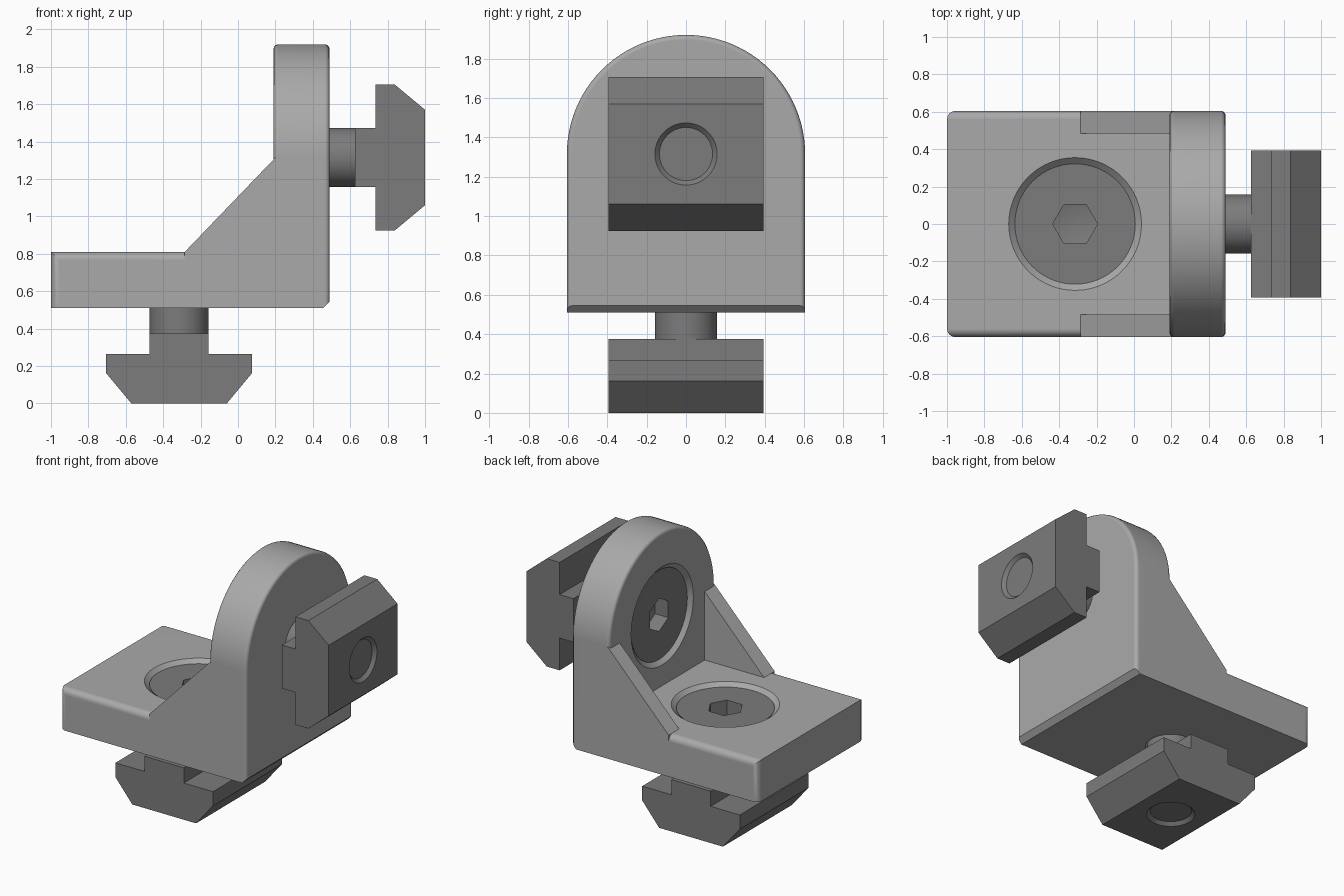
import bpy, bmesh
from math import radians, cos, sin, pi
from mathutils import Matrix, Vector

if "Cube" in bpy.data.objects:
    bpy.data.objects.remove(bpy.data.objects["Cube"], do_unlink=True)


def material(name, value):
    m = bpy.data.materials.new(name)
    m.use_nodes = True
    color = (value, value, value, 1)
    m.diffuse_color = color
    m.node_tree.nodes["Principled BSDF"].inputs["Base Color"].default_value = color
    return m


LIGHT = material("light grey", 0.4)
DARK = material("dark grey", 0.2)


def make_object(name, bm):
    bmesh.ops.recalc_face_normals(bm, faces=bm.faces[:])
    mesh = bpy.data.meshes.new(name)
    bm.to_mesh(mesh)
    bm.free()
    ob = bpy.data.objects.new(name, mesh)
    bpy.context.collection.objects.link(ob)
    return ob


def prism(points, start, end, axis="Y"):
    """Closed 2D outline extruded along x or y."""
    bm = bmesh.new()
    place = (lambda u, v: (u, start, v)) if axis == "Y" else (lambda u, v: (start, u, v))
    face = bm.faces.new([bm.verts.new(place(u, v)) for u, v in points])
    out = bmesh.ops.extrude_face_region(bm, geom=[face])
    verts = [g for g in out["geom"] if isinstance(g, bmesh.types.BMVert)]
    step = end - start
    bmesh.ops.translate(bm, verts=verts, vec=(0, step, 0) if axis == "Y" else (step, 0, 0))
    bmesh.ops.recalc_face_normals(bm, faces=bm.faces[:])
    return bm


def lathe(points, steps=64):
    """Radius/height profile turned about z."""
    bm = bmesh.new()
    verts = [bm.verts.new((r, 0, z)) for r, z in points]
    edges = [bm.edges.new(pair) for pair in zip(verts, verts[1:])]
    bmesh.ops.spin(bm, geom=verts + edges, cent=(0, 0, 0), axis=(0, 0, 1),
                   angle=2 * pi, steps=steps, dvec=(0, 0, 0))
    bmesh.ops.remove_doubles(bm, verts=bm.verts[:], dist=0.0001)
    return bm


def bevel(bm, rule, offset, segments):
    edges = [e for e in bm.edges if rule(e.verts[0].co, e.verts[1].co)]
    bmesh.ops.bevel(bm, geom=edges, offset=offset, segments=segments,
                    profile=0.5, affect="EDGES")


def combine(ob, others, operation):
    """Apply booleans and discard the operands."""
    for other in others:
        mod = ob.modifiers.new("bool", "BOOLEAN")
        mod.operation, mod.solver, mod.object = operation, "EXACT", other
    bpy.context.view_layer.update()
    deps = bpy.context.evaluated_depsgraph_get()
    mesh = bpy.data.meshes.new_from_object(ob.evaluated_get(deps))
    ob.modifiers.clear()
    ob.data = mesh
    for other in others:
        bpy.data.objects.remove(other, do_unlink=True)


def finish(ob, mat):
    ob.data.materials.clear()
    ob.data.materials.append(mat)
    ob.data.shade_smooth()
    ob.data.set_sharp_from_angle(angle=radians(35))
    mod = ob.modifiers.new("weighted normals", "WEIGHTED_NORMAL")
    mod.keep_sharp = True


HALF, BOTTOM, FLOOR, AXIS = 0.605, 0.51, 0.81, 1.315
BACK, FACE = 0.19, 0.49

# The two fastener positions: one through the base, one through the upright
PLACES = {
    "base": Matrix.Translation((-0.315, 0, 0)),
    "upright": Matrix.Translation((1, 0, AXIS)) @ Matrix.Rotation(-pi / 2, 4, "Y"),
}

# Base plate with rounded end corners and long top edges
bm = prism([(-1, BOTTOM), (0.4, BOTTOM), (0.4, FLOOR), (-1, FLOOR)], -HALF, HALF)
bevel(bm, lambda a, b: (a.z > 0.8 and b.z > 0.8 and abs(a.y - b.y) < 0.01)
      or (a.x < -0.99 and b.x < -0.99 and abs(a.y - b.y) < 0.01), 0.045, 4)
bracket = make_object("angle_bracket", bm)

# Arched upright
arch = [(HALF * cos(pi * i / 48), AXIS + HALF * sin(pi * i / 48)) for i in range(49)]
bm = prism([(-HALF, BOTTOM), (HALF, BOTTOM)] + arch, BACK, FACE, "X")
bevel(bm, lambda a, b: abs(a.x - b.x) < 0.01 and max(a.z, b.z) > BOTTOM + 0.01, 0.025, 3)
parts = [make_object("upright", bm)]

# Side gussets
gusset = [(-0.285, 0.7), (0.4, 0.7), (0.4, AXIS), (0.2, AXIS), (-0.285, FLOOR)]
for side in (-1, 1):
    low, high = sorted((side * 0.485, side * HALF))
    parts.append(make_object("gusset", prism(gusset, low, high)))
combine(bracket, parts, "UNION")

# Chamfered heel and countersunk holes
heel = [(0.455, BOTTOM), (FACE, 0.545), (0.55, 0.605), (0.55, 0.45), (0.395, 0.45)]
cutters = [make_object("heel_cutter", prism(heel, -1, 1))]
for matrix in PLACES.values():
    bm = lathe([(0, 0.45), (0.165, 0.45), (0.165, 0.62), (0.365, 0.82), (0, 0.82)])
    bm.transform(matrix)
    cutters.append(make_object("hole_cutter", bm))
combine(bracket, cutters, "DIFFERENCE")
finish(bracket, LIGHT)

# Slot nuts and countersunk socket screws
half_nut = [(0.255, 0), (0.39, 0.162), (0.39, 0.265), (0.157, 0.265), (0.157, 0.375)]
nut_outline = half_nut + [(-u, v) for u, v in reversed(half_nut)]
for place, matrix in PLACES.items():
    nut = make_object(place + "_slot_nut", prism(nut_outline, -0.393, 0.393))
    recess = make_object("recess_cutter", lathe(
        [(0, -0.01), (0.168, -0.01), (0.135, 0.023), (0, 0.023)]))
    combine(nut, [recess], "DIFFERENCE")

    screw = make_object(place + "_screw", lathe(
        [(0, 0.1), (0.13, 0.1), (0.13, 0.375), (0.158, 0.375), (0.158, 0.62),
         (0.318, 0.775), (0.322, 0.785), (0, 0.785)]))
    socket = make_object("socket_cutter", lathe(
        [(0, 0.65), (0.12, 0.68), (0.12, 0.83), (0, 0.83)], 6))
    combine(screw, [socket], "DIFFERENCE")

    for ob in (nut, screw):
        ob.data.transform(matrix)
        finish(ob, DARK)
